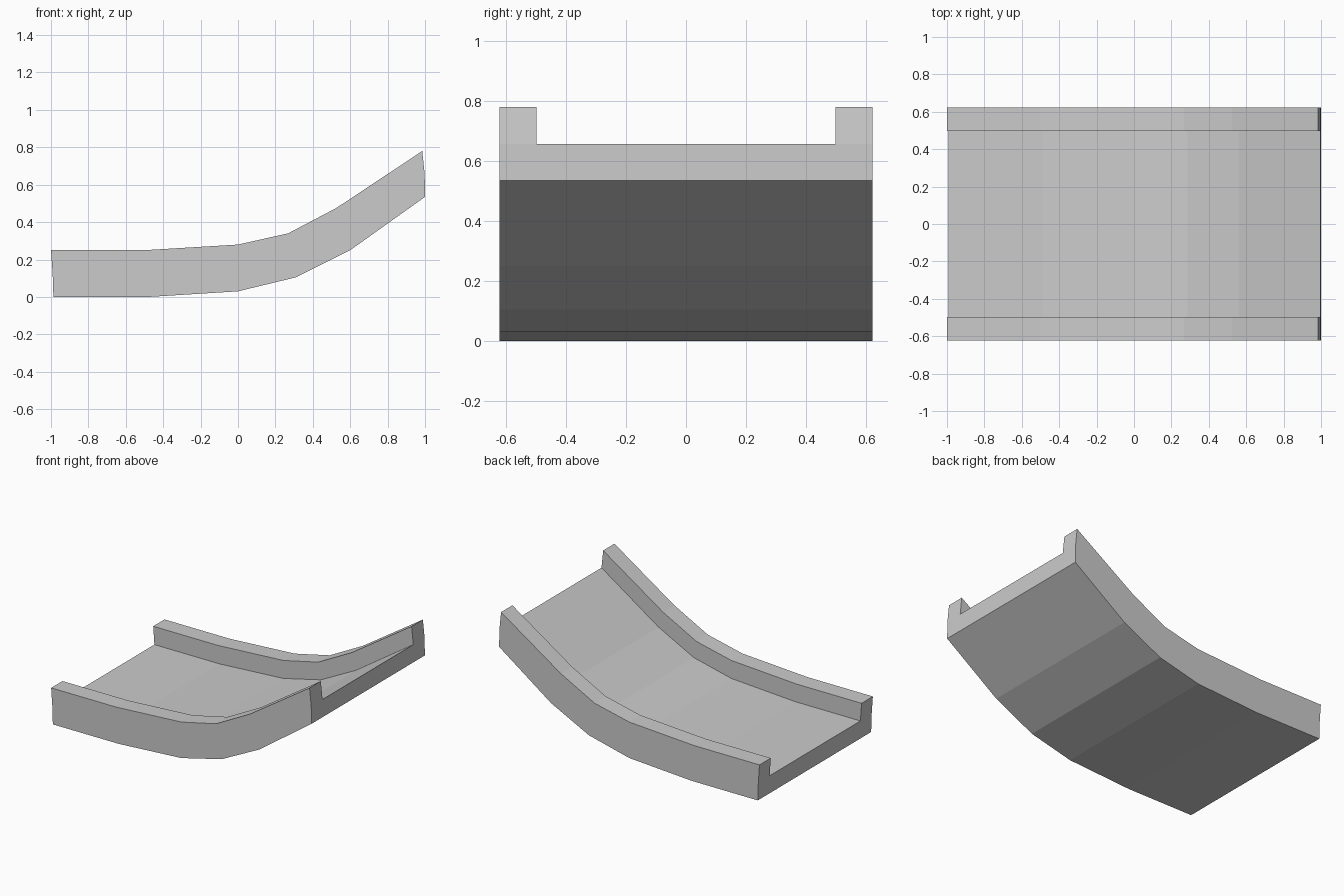
import bpy, bmesh

if "Cube" in bpy.data.objects:
    bpy.data.objects.remove(bpy.data.objects["Cube"])

HALF_WIDTH = 0.622
RAIL_INNER = 0.498

# Side profile stations (x, z): underside, channel floor, rail top
bottom = [(-0.987, 0.0), (-0.48, 0.0), (0.0, 0.03), (0.31, 0.105), (0.6, 0.25), (1.0, 0.535)]
floor = [(-0.991, 0.125), (-0.49, 0.125), (0.0, 0.155), (0.287, 0.222), (0.56, 0.362), (0.998, 0.657)]
top = [(-1.0, 0.25), (-0.5, 0.25), (0.0, 0.28), (0.268, 0.34), (0.525, 0.475), (0.985, 0.78)]


def section(bm, b, f, t):
    """U-shaped cross-section loop; the right half mirrors the left."""
    left = [(b, -HALF_WIDTH), (f, -HALF_WIDTH), (t, -HALF_WIDTH),
            (t, -RAIL_INNER), (f, -RAIL_INNER)]
    loop = left + [(p, -y) for p, y in reversed(left)]
    return [bm.verts.new((p[0], y, p[1])) for p, y in loop]


bm = bmesh.new()
rings = [section(bm, *s) for s in zip(bottom, floor, top)]

# Skin between neighbouring sections
for a, b in zip(rings, rings[1:]):
    for i in range(len(a)):
        j = (i + 1) % len(a)
        bm.faces.new((a[i], a[j], b[j], b[i]))

# End caps: slab plus the two rails
for r in (rings[0], rings[-1]):
    for ids in ((0, 1, 4, 5, 8, 9), (1, 2, 3, 4), (5, 6, 7, 8)):
        bm.faces.new([r[i] for i in ids])

bmesh.ops.recalc_face_normals(bm, faces=bm.faces)
mesh = bpy.data.meshes.new("curved_channel")
bm.to_mesh(mesh)
bm.free()
obj = bpy.data.objects.new("curved_channel", mesh)
bpy.context.collection.objects.link(obj)
